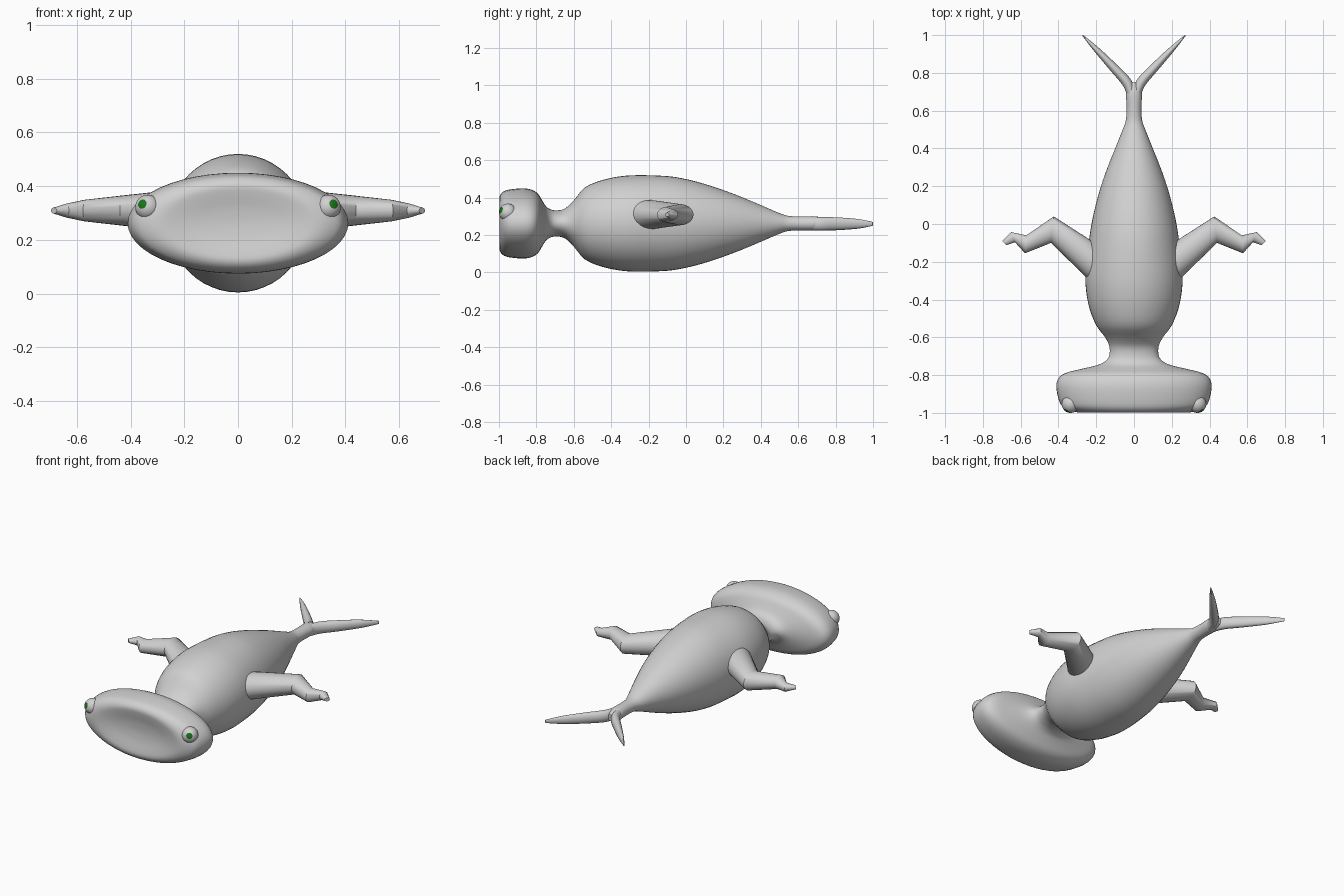
import bpy, bmesh, math
from mathutils import Vector, Matrix

if "Cube" in bpy.data.objects:
    bpy.data.objects.remove(bpy.data.objects["Cube"])


def material(name, rgb):
    m = bpy.data.materials.new(name)
    m.diffuse_color = (*rgb, 1)
    m.use_nodes = True
    m.node_tree.nodes["Principled BSDF"].inputs["Base Color"].default_value = m.diffuse_color
    return m


GREY = material("pale_grey", (0.64, 0.64, 0.64))
GREEN = material("dark_green", (0.01, 0.18, 0.01))
MID = 0.262  # height of the body axis


def finish(name, bm, mats, mirror=False, angle=50):
    bmesh.ops.recalc_face_normals(bm, faces=bm.faces)
    me = bpy.data.meshes.new(name)
    bm.to_mesh(me)
    bm.free()
    for m in mats:
        me.materials.append(m)
    me.shade_smooth()
    me.set_sharp_from_angle(angle=math.radians(angle))
    ob = bpy.data.objects.new(name, me)
    bpy.context.collection.objects.link(ob)
    if mirror:
        ob.modifiers.new("mirror", 'MIRROR').use_mirror_merge = False
    return ob


def smooth_rows(rows, steps):
    """Catmull-Rom interpolation between rows of numbers."""
    rows = [Vector(r) for r in rows]
    out = []
    for i in range(len(rows) - 1):
        a, b = rows[max(i - 1, 0)], rows[i]
        c, d = rows[i + 1], rows[min(i + 2, len(rows) - 1)]
        for k in range(steps):
            t = k / steps
            out.append(0.5 * (2 * b + (c - a) * t + (2 * a - 5 * b + 4 * c - d) * t * t
                              + (3 * b - a - 3 * c + d) * t ** 3))
    return out + [rows[-1]]


def loft(name, sections, sides, mirror=False):
    """Skin ellipses given as (centre, half axis, half axis)."""
    bm = bmesh.new()
    rings = []
    for c, u, v in sections:
        rings.append([bm.verts.new(c + u * math.cos(2 * math.pi * k / sides)
                                   + v * math.sin(2 * math.pi * k / sides))
                      for k in range(sides)])
    for r, s in zip(rings, rings[1:]):
        for k in range(sides):
            n = (k + 1) % sides
            bm.faces.new((r[k], r[n], s[n], s[k]))
    bm.faces.new(rings[0])
    bm.faces.new(rings[-1])
    return finish(name, bm, [GREY], mirror)


# Head, neck and body: y, half width, half height (starts in the dished face)
profile = [
    (-0.978, 0.03, 0.012), (-0.983, 0.14, 0.06), (-0.994, 0.24, 0.11),
    (-0.997, 0.30, 0.142), (-0.982, 0.352, 0.166), (-0.95, 0.391, 0.18),
    (-0.87, 0.411, 0.188), (-0.82, 0.402, 0.178), (-0.79, 0.365, 0.157),
    (-0.77, 0.29, 0.125), (-0.75, 0.205, 0.094), (-0.73, 0.157, 0.078),
    (-0.70, 0.132, 0.07), (-0.65, 0.13, 0.078), (-0.60, 0.153, 0.124),
    (-0.54, 0.198, 0.193), (-0.45, 0.235, 0.231), (-0.35, 0.254, 0.252),
    (-0.25, 0.257, 0.258), (-0.10, 0.24, 0.253), (0.0, 0.225, 0.237),
    (0.10, 0.203, 0.211), (0.20, 0.175, 0.178), (0.30, 0.14, 0.14),
    (0.40, 0.10, 0.098), (0.50, 0.06, 0.055), (0.55, 0.043, 0.04),
    (0.62, 0.039, 0.038), (0.70, 0.041, 0.037), (0.75, 0.012, 0.02)]
loft("body", [(Vector((0, y, MID)), Vector((w, 0, 0)), Vector((0, 0, h)))
              for y, w, h in smooth_rows(profile, 3)], 48)

# Forked tail fin: x, y, half width, half height
fork = [(0.01, 0.67, 0.028, 0.034), (0.035, 0.745, 0.027, 0.036),
        (0.11, 0.83, 0.023, 0.033), (0.20, 0.925, 0.015, 0.025),
        (0.272, 0.999, 0.003, 0.010)]
across = Vector((0.75, -0.66, 0))
loft("tail_fork", [(Vector((x, y, MID - 0.002)), across * w, Vector((0, 0, h)))
                   for x, y, w, h in smooth_rows(fork, 4)], 20, True)

# Jointed arms: rear edge x, y, front edge x, y, half height
arm = [(0.17, -0.125, 0.19, -0.32, 0.077), (0.23, -0.085, 0.255, -0.28, 0.077),
       (0.425, 0.04, 0.44, -0.10, 0.056), (0.57, -0.06, 0.577, -0.155, 0.040),
       (0.65, -0.043, 0.63, -0.097, 0.026), (0.697, -0.09, 0.675, -0.112, 0.011)]
sections = []
for ax, ay, bx, by, h in arm:
    a, b = Vector((ax, ay, 0.309)), Vector((bx, by, 0.309))
    sections.append(((a + b) / 2, (a - b) / 2, Vector((0, 0, h))))
loft("arm", sections, 24, True)

# Eyes with a pupil cap around the direction of gaze
gaze = Vector((0.022, -0.039, 0.013)).normalized()
bm = bmesh.new()
bmesh.ops.create_uvsphere(bm, u_segments=24, v_segments=24, radius=0.047)
for f in bm.faces:
    f.material_index = int(f.calc_center_median().normalized().z > math.cos(math.radians(22)))
turn = Vector((0, 0, 1)).rotation_difference(gaze).to_matrix().to_4x4()
bmesh.ops.transform(bm, verts=bm.verts,
                    matrix=Matrix.Translation((0.336, -0.953, 0.321)) @ turn)
finish("eye", bm, [GREY, GREEN], True)
